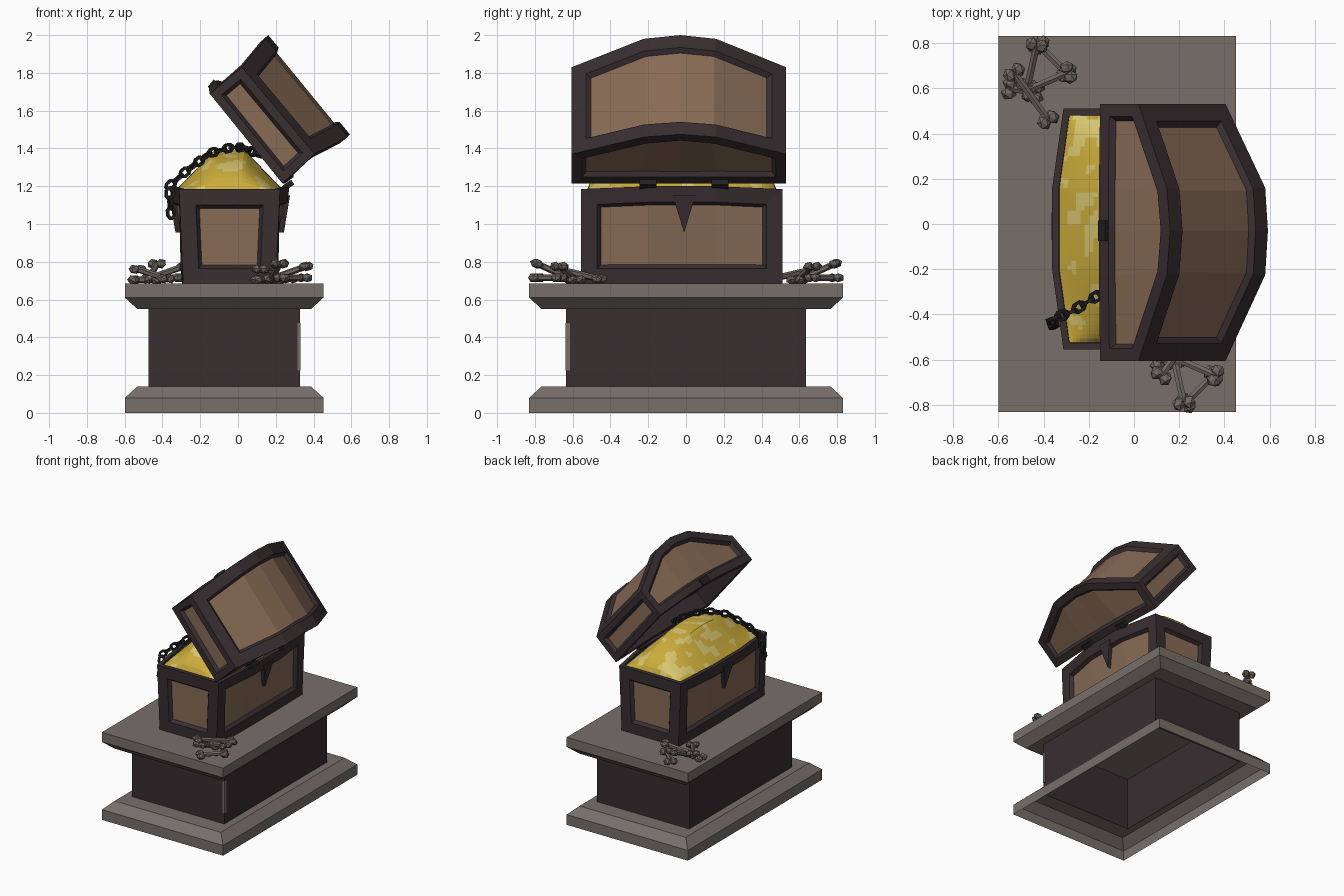
import bpy, bmesh, math
from mathutils import Vector, Matrix, noise

if "Cube" in bpy.data.objects:
    bpy.data.objects.remove(bpy.data.objects["Cube"])


def material(name, r, g, b):
    m = bpy.data.materials.new(name)
    m.diffuse_color = [(c / 255 / 12.92 if c < 11 else ((c / 255 + 0.055) / 1.055) ** 2.4) for c in (r, g, b)] + [1]
    m.use_nodes = True
    m.node_tree.nodes["Principled BSDF"].inputs["Base Color"].default_value = m.diffuse_color
    return m


STONE = material("grey stone", 120, 111, 105)
DARK = material("dark frame", 56, 46, 48)
WOOD = material("brown wood", 136, 107, 85)
GOLD = material("gold", 205, 173, 60)
PALE = material("pale gold", 216, 198, 112)
IRON = material("black iron", 36, 32, 33)
BONE = material("old bone", 112, 104, 98)


def finish(name, bm, *mats):
    me = bpy.data.meshes.new(name)
    bm.to_mesh(me)
    bm.free()
    for m in mats:
        me.materials.append(m)
    ob = bpy.data.objects.new(name, me)
    bpy.context.collection.objects.link(ob)
    return ob


def stack(name, rings, mat, bottom=False, top=False):
    """Rectangular rings (z, x half, y half) about the pedestal axis, skinned upward."""
    bm = bmesh.new()
    loops = [[bm.verts.new((-0.073 + sx * hx, sy * hy, z))
              for sx, sy in ((-1, -1), (1, -1), (1, 1), (-1, 1))] for z, hx, hy in rings]
    for a, b in zip(loops, loops[1:]):
        for i in range(4):
            j = (i + 1) % 4
            bm.faces.new((a[i], a[j], b[j], b[i]))
    if bottom:
        bm.faces.new(loops[0][::-1])
    if top:
        bm.faces.new(loops[-1])
    return finish(name, bm, mat)


def framed_loft(name, ys, sections, panels, openings):
    """Loft 4-point xz sections along y, then sink wooden panels and openings."""
    bm = bmesh.new()
    loops = [[bm.verts.new((x, y, z)) for x, z in s] for y, s in zip(ys, sections)]
    groups = {k: [] for k in range(6)}
    for a, b in zip(loops, loops[1:]):
        for i in range(4):
            j = (i + 1) % 4
            groups[i].append(bm.faces.new((a[i], a[j], b[j], b[i])))
    groups[4].append(bm.faces.new(loops[0][::-1]))
    groups[5].append(bm.faces.new(loops[-1]))
    bmesh.ops.recalc_face_normals(bm, faces=bm.faces[:])
    for side, width in panels.items():
        fs = groups[side]
        bmesh.ops.inset_region(bm, faces=fs, thickness=width, use_even_offset=True)
        bmesh.ops.inset_region(bm, faces=fs, thickness=0.018, depth=-0.025, use_even_offset=True)
        for f in fs:
            f.material_index = 1
    for side, (width, depth) in openings.items():
        fs = groups[side]
        bmesh.ops.inset_region(bm, faces=fs, thickness=width, use_even_offset=True)
        bmesh.ops.inset_region(bm, faces=fs, thickness=0.005, depth=-depth, use_even_offset=True)
    return finish(name, bm, DARK, WOOD)


def box(name, loc, size, mat, tilt=0):
    bm = bmesh.new()
    bmesh.ops.create_cube(bm, matrix=Matrix.Translation(loc) @ Matrix.Rotation(tilt, 4, 'Y')
                          @ Matrix.Diagonal((*size, 1)))
    return finish(name, bm, mat)


# Pedestal, hollow underneath
stack("pedestal_base", [(0, .525, .83), (.08, .525, .83), (.14, .46, .765), (.14, .4, .635)], STONE)
stack("pedestal_column", [(.135, .4, .635), (.555, .4, .635)], DARK)
stack("pedestal_top", [(.55, .46, .765), (.61, .525, .83), (.685, .525, .83)], STONE, True, True)
chip = box("column_chip", (.322, -.627, .35), (.016, .024, .25), STONE)

# Chest body: bowed long sides tapering to the foot
end = [(-.29, .68), (.2, .68), (.222, 1.185), (-.312, 1.185)]
mid = [(-.295, .68), (.205, .68), (.272, 1.2), (-.362, 1.2)]
framed_loft("chest_body", [-.555, -.2, .16, .51], [end, mid, mid, end],
            {1: .085, 3: .085, 4: .085, 5: .085}, {2: (.03, .06)})

# Open lid: arched along its length and tilted back
lid_end = [(-.15, 1.69), (.02, 1.83), (.405, 1.37), (.235, 1.215)]
lid_mid = [(-.155, 1.72), (.145, 1.98), (.58, 1.46), (.25, 1.215)]
lid_top = [(-.155, 1.725), (.16, 2.0), (.592, 1.475), (.25, 1.215)]
framed_loft("chest_lid", [-.605, -.225, -.03, .16, .53],
            [lid_end, lid_mid, lid_top, lid_mid, lid_end],
            {0: .055, 1: .085, 2: .055, 4: .045, 5: .045}, {3: (.05, .12)})

# Pointed plates on the long sides
for side, (xt, xb) in {"back": (.275, .243), "front": (-.365, -.331)}.items():
    bm = bmesh.new()
    s = -.035 if xt > 0 else .035
    tri = [[bm.verts.new(p) for p in ((xt + d, -.07, 1.15), (xt + d, .05, 1.15), (xb + d, -.01, .955))]
           for d in (0, s)]
    bm.faces.new(tri[0])
    bm.faces.new(tri[1][::-1])
    for i in range(3):
        j = (i + 1) % 3
        bm.faces.new((tri[0][i], tri[0][j], tri[1][j], tri[1][i]))
    bmesh.ops.recalc_face_normals(bm, faces=bm.faces[:])
    finish(side + "_point", bm, DARK)

# Hinges and hasp
for y in (-.2, .18):
    box("hinge", (.265, y, 1.205), (.06, .09, .03), IRON, -.6)
box("hasp", (-.125, -.03, 1.73), (.05, .09, .05), IRON, -.88)

# Treasure heap with pale patches
NX, NY = 30, 50
bm = bmesh.new()
grid = []
for j in range(NY + 1):
    v = 2 * j / NY - 1
    bow = min(1, (1 - abs(v)) / .65)
    row = []
    for i in range(NX + 1):
        u = 2 * i / NX - 1
        h = min(1, (1 - abs(u)) * 1.4) * (1 - v * v) ** .6
        row.append(bm.verts.new((-.045 + u * (.24 + .048 * bow), -.022 + v * .505, 1.175 + .215 * h)))
    grid.append(row)
for j in range(NY):
    for i in range(NX):
        f = bm.faces.new((grid[j][i], grid[j][i + 1], grid[j + 1][i + 1], grid[j + 1][i]))
        if noise.noise(f.calc_center_median() * 11) > .2:
            f.material_index = 1
finish("gold_heap", bm, GOLD, PALE)

# Chain: oval links along a path, every other one turned a quarter
path = [Vector(p) for p in ((-.355, -.45, 1.06), (-.365, -.42, 1.2), (-.28, -.39, 1.275),
                            (-.15, -.31, 1.375), (-.04, -.22, 1.405), (.03, -.12, 1.405), (.12, -.02, 1.36))]
points, spacing, left = [], .052, 0
for a, b in zip(path, path[1:]):
    length = (b - a).length
    while left < length:
        points.append((a.lerp(b, left / length), (b - a).normalized()))
        left += spacing
    left -= length
bm = bmesh.new()
for n, (p, d) in enumerate(points):
    turn = d.to_track_quat('X', 'Z').to_matrix().to_4x4() @ Matrix.Rotation((n % 2) * math.pi / 2, 4, 'X')
    place = Matrix.Translation(p) @ turn
    loops = []
    for k in range(8):
        t = (k + .5) * math.tau / 8
        c = Vector((.032 * math.cos(t), .02 * math.sin(t), 0))
        o = Vector((math.cos(t), math.sin(t), 0)) * .008
        w = Vector((0, 0, .008))
        loops.append([bm.verts.new(place @ (c + q)) for q in (o + w, w - o, -o - w, o - w)])
    for k in range(8):
        a, b = loops[k], loops[(k + 1) % 8]
        for i in range(4):
            bm.faces.new((a[i], a[(i + 1) % 4], b[(i + 1) % 4], b[i]))
bmesh.ops.recalc_face_normals(bm, faces=bm.faces[:])
finish("chain", bm, IRON)

# Bone piles at two opposite corners
bones = [((-.43, .79, .79), (-.47, .61, .71)), ((-.475, .59, .71), (-.29, .67, .775)),
         ((-.42, .79, .715), (-.30, .67, .715)), ((-.53, .67, .76), (-.38, .46, .71)),
         ((-.55, .60, .705), (-.43, .58, .705))]
for pile, move in {"back": Matrix.Identity(4),
                   "front": Matrix.Translation((.65, 0, 0)) @ Matrix.Diagonal((1, -1, 1, 1))}.items():
    bm = bmesh.new()
    for a, b in bones:
        a, b = move @ Vector(a), move @ Vector(b)
        d = (b - a).normalized()
        turn = d.to_track_quat('Z', 'Y').to_matrix().to_4x4()
        bmesh.ops.create_cone(bm, cap_ends=True, segments=6, radius1=.017, radius2=.017,
                              depth=(b - a).length, matrix=Matrix.Translation((a + b) / 2) @ turn)
        across = d.cross(Vector((0, 0, 1))).normalized() * .023
        for e in (a, b):
            for s in (-1, 1):
                bmesh.ops.create_icosphere(bm, subdivisions=1, radius=.03,
                                           matrix=Matrix.Translation(e + across * s) @ turn
                                           @ Matrix.Diagonal((1, .85, 1.15, 1)))
    finish(pile + "_bones", bm, BONE)
